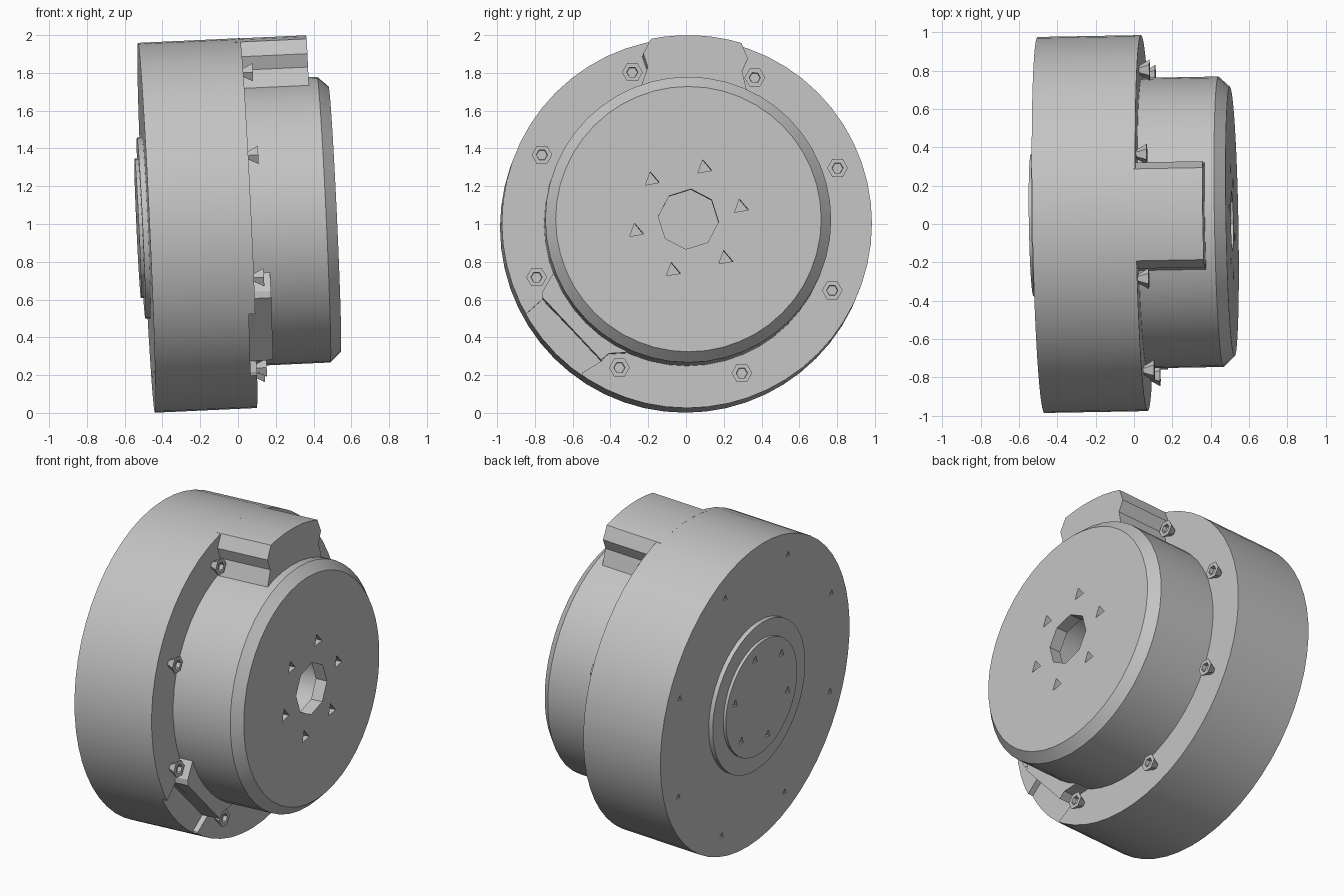
import bpy, bmesh, math
from mathutils import Matrix, Vector

if "Cube" in bpy.data.objects:
    bpy.data.objects.remove(bpy.data.objects["Cube"])

# Single grey material
grey = bpy.data.materials.new("plain_grey")
grey.use_nodes = True
COLOUR = (0.55, 0.55, 0.55, 1)
grey.diffuse_color = COLOUR
grey.node_tree.nodes["Principled BSDF"].inputs["Base Color"].default_value = COLOUR

# Slightly tilted frame: local z is the axle, local x ~ world y, local y ~ world z
axle = Vector((1, 0.018, 0.046)).normalized()
side = Vector((0, 1, 0))
side = (side - axle * side.dot(axle)).normalized()
up = axle.cross(side)
FRAME = Matrix.Translation((-0.485, -0.005, 0.98)) @ Matrix((side, up, axle)).transposed().to_4x4()

FACE = 0.54      # axial position of the housing's front face
CAP = 0.998      # axial position of the drum's front face


def polar(r, deg):
    a = math.radians(deg)
    return r * math.cos(a), r * math.sin(a)


def finish(name, bm):
    bmesh.ops.recalc_face_normals(bm, faces=bm.faces)
    bm.transform(FRAME)
    mesh = bpy.data.meshes.new(name)
    bm.to_mesh(mesh)
    bm.free()
    mesh.materials.append(grey)
    obj = bpy.data.objects.new(name, mesh)
    bpy.context.collection.objects.link(obj)
    return obj


def lathe(name, profile, sides, centre=(0, 0)):
    """Revolve (radius, height) points; both ends are capped."""
    bm = bmesh.new()
    rings = []
    for r, z in profile:
        pts = [polar(r, 360 * i / sides) for i in range(sides)]
        rings.append([bm.verts.new((x + centre[0], y + centre[1], z)) for x, y in pts])
    for a, b in zip(rings, rings[1:]):
        for i in range(sides):
            j = (i + 1) % sides
            bm.faces.new((a[i], a[j], b[j], b[i]))
    bm.faces.new(rings[0])
    bm.faces.new(rings[-1])
    return finish(name, bm)


def prism(name, pts, z0, z1):
    """Extrude a flat outline along the axle."""
    bm = bmesh.new()
    face = bm.faces.new([bm.verts.new((x, y, z0)) for x, y in pts])
    top = bmesh.ops.extrude_face_region(bm, geom=[face])["geom"]
    bmesh.ops.translate(bm, vec=(0, 0, z1 - z0),
                        verts=[v for v in top if isinstance(v, bmesh.types.BMVert)])
    return finish(name, bm)


def cut(target, cutter):
    mod = target.modifiers.new("cut", 'BOOLEAN')
    mod.operation, mod.solver, mod.object = 'DIFFERENCE', 'EXACT', cutter
    bpy.context.view_layer.objects.active = target
    bpy.ops.object.modifier_apply(modifier=mod.name)
    bpy.data.objects.remove(cutter)


def socket_ring(target, count, ring_r, start, size, z0, z1):
    """Ring of small three-sided screw sockets."""
    for k in range(count):
        cx, cy = polar(ring_r, start + 360 * k / count)
        pts = []
        for t in range(3):
            x, y = polar(size, 100 + 120 * t)
            pts.append((cx + x, cy + y))
        cut(target, prism("socket_cutter", pts, z0, z1))


# Main housing with screw sockets on its back
housing = lathe("housing", [(0.98, 0), (0.98, FACE)], 56)
socket_ring(housing, 8, 0.85, 20, 0.022, -0.02, 0.03)

# Sunken sector on the housing's front, beside the connector
cut(housing, prism("sector_cutter", [
    (-0.765, -0.405), (-0.45, -0.73), (-0.555, -0.795), (-0.56, -1.0),
    (-1.1, -0.9), (-1.05, -0.55), (-0.86, -0.49)], FACE - 0.035, FACE + 0.1))

# Stepped boss on the back
back_flange = lathe("back_flange", [(0.48, 0.02), (0.48, -0.028)], 40)
back_hub = lathe("back_hub", [(0.37, 0.01), (0.37, -0.046)], 40)
socket_ring(back_hub, 6, 0.285, 13, 0.028, -0.06, -0.015)

# Front drum: chamfered, hollow, with an eight-sided bore and sockets
drum = lathe("drum", [(0.757, 0.5), (0.757, 0.94), (0.703, CAP)], 48)
cut(drum, lathe("cavity_cutter", [(0.2, 0.56), (0.2, 0.92)], 32))
cut(drum, prism("bore_cutter", [polar(0.16, 45 * k + 40) for k in range(8)], 0.8, 1.1))
socket_ring(drum, 6, 0.285, 13, 0.043, CAP - 0.06, 1.1)

# Terminal block on top, its outer face following the housing's curve
half = [(0.28, 0.70), (0.25, 0.80), (0.277, 0.87), (0.24, 0.95)]
arc = [polar(0.98, a) for a in (76, 80, 85, 90, 95, 100, 104)]
outline = half + arc + [(-x, y) for x, y in reversed(half)]
turn = Matrix.Rotation(math.radians(-2.6), 2)
terminal_block = prism("terminal_block", [turn @ Vector(p) for p in outline],
                       FACE - 0.03, 0.89)

# Connector bar low on the side
connector_bar = prism("connector_bar", [
    (-0.70, -0.255), (-0.765, -0.365), (-0.765, -0.40), (-0.455, -0.73),
    (-0.415, -0.695), (-0.325, -0.69), (-0.30, -0.55), (-0.58, -0.27)],
    FACE - 0.04, FACE + 0.09)

# Ring of tapered hex nuts
nuts = [lathe(f"hex_nut_{k + 1}",
              [(0.018, FACE - 0.01), (0.055, FACE + 0.055), (0.03, FACE + 0.055),
               (0.028, FACE + 0.03)], 6, polar(0.848, 20 + 45 * k)) for k in range(8)]

# Smooth the round parts, keeping edges crisp
bpy.ops.object.select_all(action='DESELECT')
for obj in (housing, drum, back_flange, back_hub, terminal_block):
    obj.select_set(True)
bpy.context.view_layer.objects.active = housing
bpy.ops.object.shade_smooth_by_angle(angle=math.radians(20))
bpy.ops.object.select_all(action='DESELECT')
